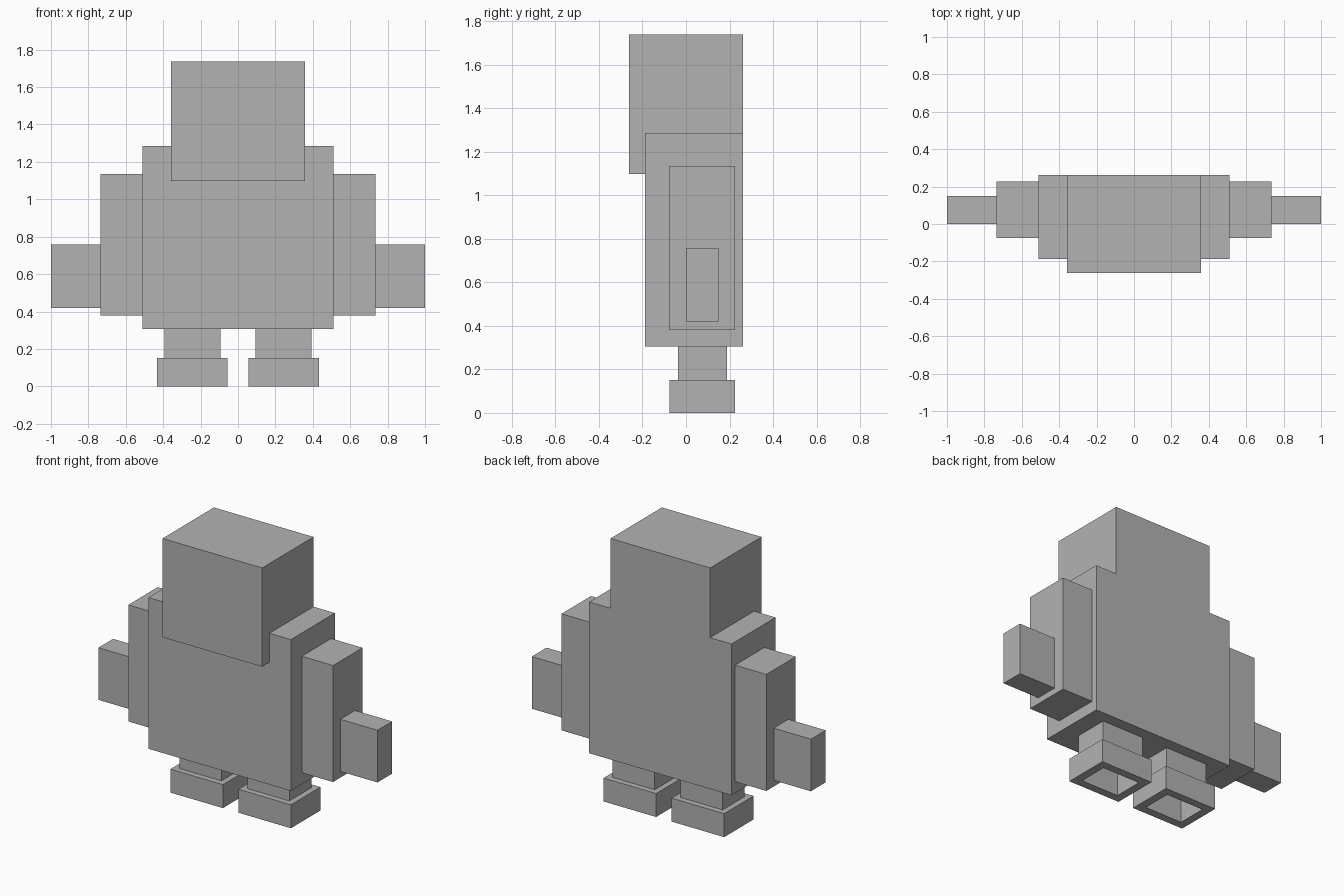
import bpy
import bmesh
from mathutils import Vector

old = bpy.data.objects.get("Cube")
if old:
    bpy.data.objects.remove(old, do_unlink=True)

# Single grey material
GREY = (0.45, 0.45, 0.45, 1.0)
grey = bpy.data.materials.new("plain grey")
grey.use_nodes = True
grey.diffuse_color = GREY
grey.node_tree.nodes["Principled BSDF"].inputs["Base Color"].default_value = GREY


def block(name, x, y, z, hollow=0.0, depth=0.0):
    """Box spanning the x, y, z ranges, with an optional recess in its underside."""
    low, high = (Vector(corner) for corner in zip(x, y, z))
    bm = bmesh.new()
    bmesh.ops.create_cube(bm, size=1)
    bmesh.ops.scale(bm, vec=high - low, verts=bm.verts)
    bmesh.ops.translate(bm, vec=(low + high) / 2, verts=bm.verts)
    if hollow:
        bottom = min(bm.faces, key=lambda f: f.calc_center_median().z)
        bmesh.ops.inset_region(bm, faces=[bottom], thickness=hollow)
        walls = bmesh.ops.extrude_face_region(bm, geom=[bottom])["geom"]
        moved = [v for v in walls if isinstance(v, bmesh.types.BMVert)]
        bmesh.ops.translate(bm, vec=(0, 0, depth), verts=moved)
        if bottom.is_valid:
            bmesh.ops.delete(bm, geom=[bottom], context="FACES_ONLY")
    bmesh.ops.recalc_face_normals(bm, faces=bm.faces)
    mesh = bpy.data.meshes.new(name)
    bm.to_mesh(mesh)
    bm.free()
    mesh.materials.append(grey)
    obj = bpy.data.objects.new(name, mesh)
    bpy.context.collection.objects.link(obj)
    return obj


def pair(name, x, y, z, **recess):
    """Left block and its mirror image on the right."""
    block("left_" + name, x, y, z, **recess)
    block("right_" + name, (-x[1], -x[0]), y, z, **recess)


# Head and torso share a flush back
BACK = 0.263
block("torso", (-0.51, 0.51), (-0.188, BACK), (0.306, 1.286))
block("head", (-0.357, 0.357), (-BACK, BACK), (1.098, 1.738))

# Arms step down to the hands
pair("arm", (0.51, 0.734), (-0.075, 0.226), (0.38, 1.135))
pair("hand", (0.734, 1.0), (0.0, 0.15), (0.42, 0.758))

# Legs stand on feet with hollow soles
pair("leg", (0.093, 0.394), (-0.037, 0.188), (0.152, 0.306))
pair("foot", (0.056, 0.432), (-0.075, 0.226), (0.0, 0.152), hollow=0.075, depth=0.148)
